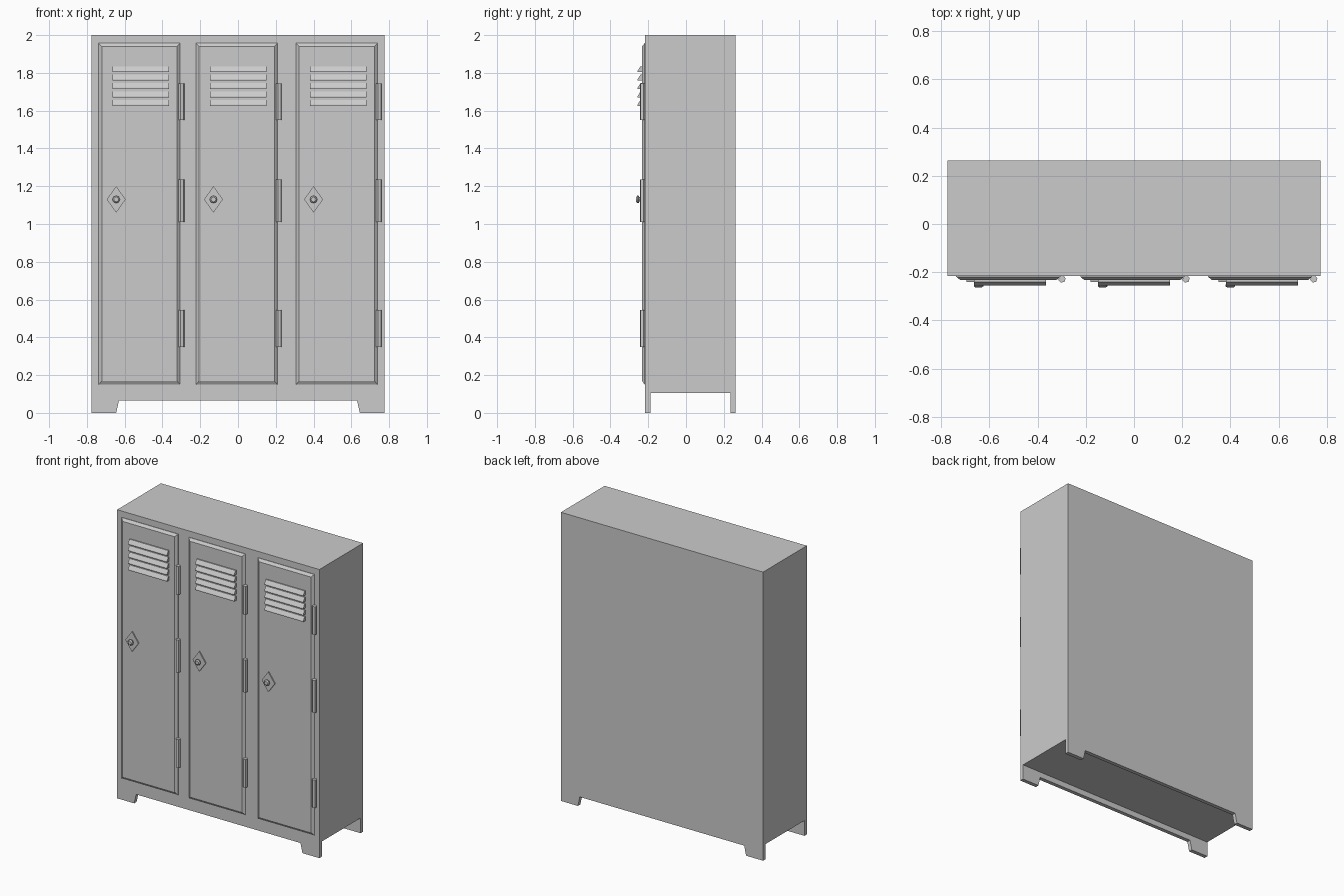
import bpy, bmesh, math

if "Cube" in bpy.data.objects:
    bpy.data.objects.remove(bpy.data.objects["Cube"])

def loft(name, rings):
    """Closed flat-shaded solid through equal-length rings of 3D points."""
    bm = bmesh.new()
    vs = [[bm.verts.new(p) for p in r] for r in rings]
    n = len(rings[0])
    for a, b in zip(vs, vs[1:]):
        for i in range(n):
            j = (i + 1) % n
            bm.faces.new((a[i], a[j], b[j], b[i]))
    bm.faces.new(vs[0][::-1])
    bm.faces.new(vs[-1])
    bmesh.ops.recalc_face_normals(bm, faces=bm.faces)
    me = bpy.data.meshes.new(name)
    bm.to_mesh(me)
    bm.free()
    ob = bpy.data.objects.new(name, me)
    bpy.context.collection.objects.link(ob)
    return ob

def rect(x0, x1, z0, z1, y):
    return [(x0, y, z0), (x1, y, z0), (x1, y, z1), (x0, y, z1)]

def ngon(x, z, rx, rz, n, y):
    return [(x + rx * math.cos(2 * math.pi * i / n), y,
             z + rz * math.sin(2 * math.pi * i / n)) for i in range(n)]

W, FRONT, BACK, FLOOR = 0.775, -0.216, 0.263, 0.105
FACE = -0.233  # door front

# Cabinet body
loft("cabinet_body", [rect(-W, W, FLOOR, 2, FRONT), rect(-W, W, FLOOR, 2, BACK)])

# Front and rear skirts with tapered feet
half = [(W, FLOOR), (W, 0), (0.645, 0), (0.63, 0.066)]
outline = half + [(-x, z) for x, z in reversed(half)]
for name, y0, y1 in (("front_skirt", FRONT, FRONT + 0.027),
                     ("rear_skirt", BACK - 0.027, BACK)):
    loft(name, [[(x, y, z) for x, z in outline] for y in (y0, y1)])

for k, dx in enumerate((0, 0.515, 1.045), 1):
    # Door with chamfered rim
    l, r, b, t = -0.738 + dx, -0.306 + dx, 0.149, 1.957
    c = 0.017
    loft(f"door_{k}", [rect(l, r, b, t, FRONT + 0.002),
                       rect(l, r, b, t, FRONT - 0.003),
                       rect(l + c, r - c, b + c + 0.004, t - c, FACE)])
    # Vent louvres
    for i in range(5):
        z = 1.835 - i * 0.0445
        prof = [(FACE + 0.003, z), (-0.241, z), (-0.256, z - 0.024),
                (-0.256, z - 0.031), (FACE + 0.003, z - 0.031)]
        loft(f"louvre_{k}_{i + 1}", [[(x + dx, y, h) for y, h in prof]
                                     for x in (-0.664, -0.365)])
    # Hinge barrels
    for i, (z0, z1) in enumerate(((0.35, 0.545), (1.01, 1.235), (1.55, 1.745)), 1):
        ring = [(-0.299 + dx + 0.0155 * math.cos(a), -0.2285 + 0.0155 * math.sin(a))
                for a in [math.pi * (j / 3 + 0.08) for j in range(6)]]
        loft(f"hinge_{k}_{i}", [[(x, y, z) for x, y in ring] for z in (z0, z1)])
    # Diamond lock plate
    x, z = -0.645 + dx, 1.13
    loft(f"lock_plate_{k}", [ngon(x, z, 0.05, 0.07, 4, FACE + 0.003),
                             ngon(x, z, 0.05, 0.07, 4, -0.241)])
    # Lock knob
    loft(f"lock_knob_{k}", [ngon(x, z, rad, rad, 8, y) for rad, y in
                            ((0.012, -0.238), (0.012, -0.248), (0.020, -0.251),
                             (0.020, -0.258), (0.013, -0.264))])
